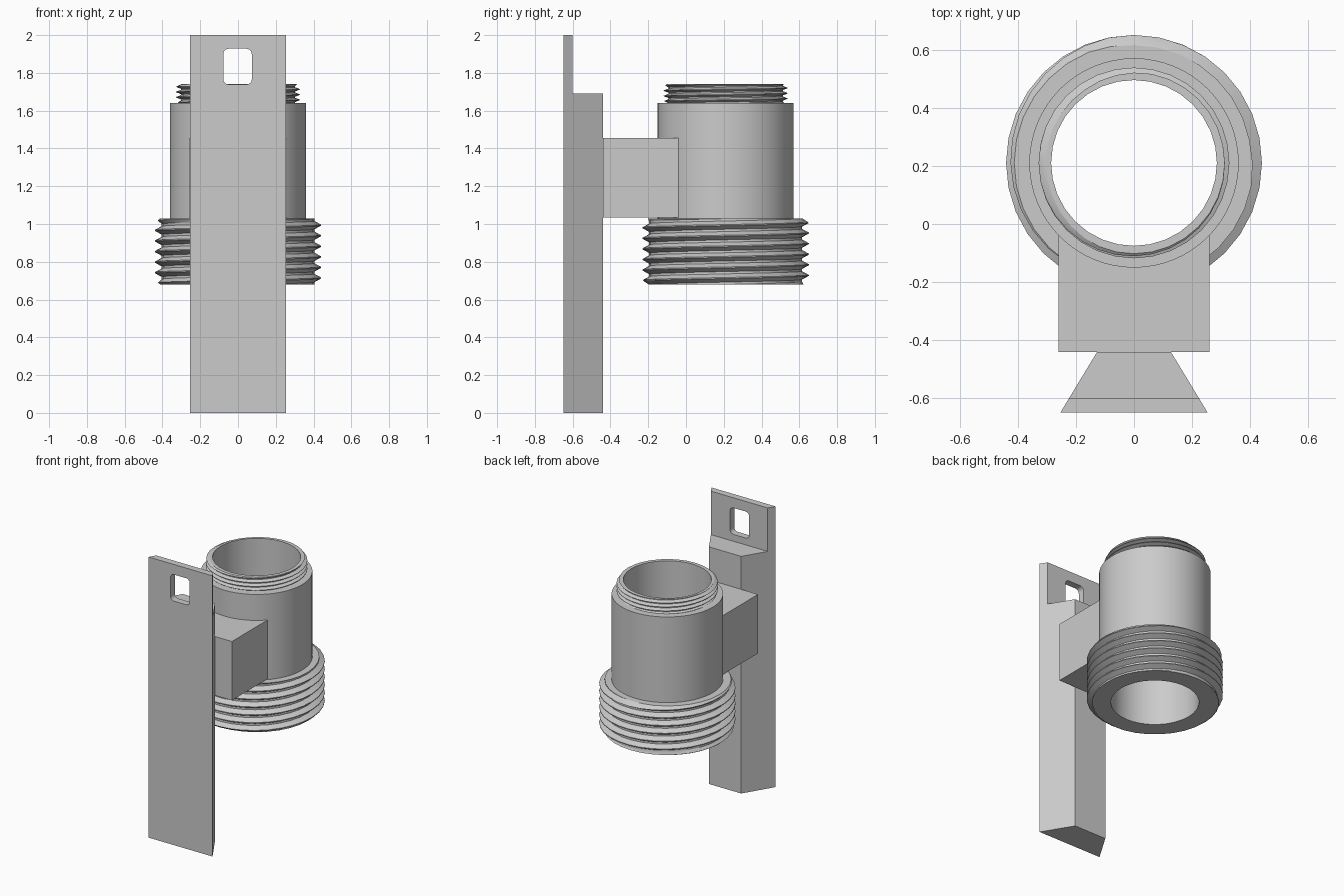
import bpy, bmesh, math

if "Cube" in bpy.data.objects:
    bpy.data.objects.remove(bpy.data.objects["Cube"])

CY = 0.21      # tube axis position in y
BORE = 0.285

grey = bpy.data.materials.new("plain grey")
grey.diffuse_color = (0.6, 0.6, 0.6, 1)
grey.use_nodes = True
grey.node_tree.nodes["Principled BSDF"].inputs["Base Color"].default_value = grey.diffuse_color


def finish(name, bm, smooth=None):
    bmesh.ops.remove_doubles(bm, verts=bm.verts, dist=1e-5)
    me = bpy.data.meshes.new(name)
    bm.to_mesh(me)
    bm.free()
    ob = bpy.data.objects.new(name, me)
    bpy.context.collection.objects.link(ob)
    me.materials.append(grey)
    if smooth:
        bpy.ops.object.select_all(action='DESELECT')
        ob.select_set(True)
        bpy.context.view_layer.objects.active = ob
        bpy.ops.object.shade_smooth_by_angle(angle=math.radians(smooth))
    return ob


def skin(bm, columns):
    # quads between neighbouring columns of points
    cols = [[bm.verts.new(p) for p in c] for c in columns]
    for a, b in zip(cols, cols[1:]):
        for j in range(len(a) - 1):
            quad = (a[j], b[j], b[j + 1], a[j + 1])
            pts = {tuple(round(c, 5) for c in v.co) for v in quad}
            if len(pts) > 2:
                bm.faces.new(quad)


def polar(r, a, z):
    return (r * math.cos(a), CY + r * math.sin(a), z)


def lathe(bm, profile, n=64):
    skin(bm, [[polar(r, math.tau * i / n, z) for r, z in profile]
              for i in range(n + 1)])


def thread(name, z0, z1, minor, major, end_r, pitch, cap_low, cap_high, n=32):
    # helical V thread, with end faces running in to the given radii
    tooth = [(0.0, 0), (0.22, 0), (0.56, 1), (0.66, 1), (1.0, 0)]

    def radius(z, a):
        t = ((z - z0) / pitch - a / math.tau) % 1.0
        h = 0
        for (t0, h0), (t1, h1) in zip(tooth, tooth[1:]):
            if t0 <= t <= t1:
                h = h0 + (h1 - h0) * (t - t0) / (t1 - t0)
        r = minor + (major - minor) * h
        return min(r, end_r + 1.2 * min(z - z0, z1 - z))

    bm = bmesh.new()
    columns = []
    turns = math.ceil((z1 - z0) / pitch) + 1
    for i in range(n + 1):
        a = math.tau * i / n
        col = [polar(cap_low, a, z0)] if cap_low else []
        for k in range(-1, turns):
            for t, h in tooth[:-1]:
                z = min(max(z0 + pitch * (k + t + a / math.tau), z0), z1)
                col.append(polar(radius(z, a), a, z))
        col.append(polar(cap_high, a, z1))
        columns.append(col)
    skin(bm, columns)
    bmesh.ops.dissolve_degenerate(bm, dist=1e-5, edges=bm.edges)
    return finish(name, bm, 25)


def prism(name, pts, axis, lo, hi):
    # extrude an outline along z or y
    def place(p, d):
        return (p[0], p[1], d) if axis == 'z' else (p[0], d, p[1])
    bm = bmesh.new()
    low = [bm.verts.new(place(p, lo)) for p in pts]
    high = [bm.verts.new(place(p, hi)) for p in pts]
    bm.faces.new(low)
    bm.faces.new(high)
    for i in range(len(pts)):
        j = (i + 1) % len(pts)
        bm.faces.new((low[i], low[j], high[j], high[i]))
    bmesh.ops.recalc_face_normals(bm, faces=bm.faces)
    return finish(name, bm)


def cut(target, cutter):
    mod = target.modifiers.new("cut", 'BOOLEAN')
    mod.operation = 'DIFFERENCE'
    mod.solver = 'EXACT'
    mod.object = cutter
    bpy.context.view_layer.objects.active = target
    bpy.ops.object.modifier_apply(modifier=mod.name)
    bpy.data.objects.remove(cutter)


# Tube: plain barrel, upper shoulder and the bore through all sections
bm = bmesh.new()
lathe(bm, [(0.36, 1.03), (0.36, 1.64), (0.295, 1.64)])
lathe(bm, [(BORE, 1.74), (BORE, 0.68)])
finish("tube", bm, 30)

# Threaded sections
thread("lower_threaded_collar", 0.68, 1.03, 0.405, 0.44, 0.412, 0.056, BORE, 0.36)
thread("upper_threaded_neck", 1.64, 1.74, 0.303, 0.328, 0.312, 0.028, None, BORE)

# Mounting block, its back hollowed to follow the barrel
half = math.asin(0.26 / 0.355)
arc = [(0.355 * math.sin(t), CY - 0.355 * math.cos(t))
       for t in (half - 2 * half * i / 16 for i in range(17))]
prism("mounting_block", [(-0.26, -0.44), (0.26, -0.44)] + arc, 'z', 1.035, 1.455)

# Dovetail rail with a thin hanging tab at its top
rail = prism("dovetail_rail", [(-0.253, -0.648), (0.253, -0.648),
                               (0.127, -0.44), (-0.127, -0.44)], 'z', 0, 2)
cut(rail, prism("tab_cutter", [(-0.4, -0.6), (0.4, -0.6), (0.4, -0.3), (-0.4, -0.3)],
                'z', 1.69, 2.2))

# Rounded hanging hole
hole = []
for cx, cz, start in ((0.045, 1.9, 0), (-0.05, 1.9, 90), (-0.05, 1.767, 180), (0.045, 1.767, 270)):
    for i in range(6):
        a = math.radians(start + 18 * i)
        hole.append((cx + 0.028 * math.cos(a), cz + 0.028 * math.sin(a)))
cut(rail, prism("hole_cutter", hole, 'y', -0.8, -0.5))
